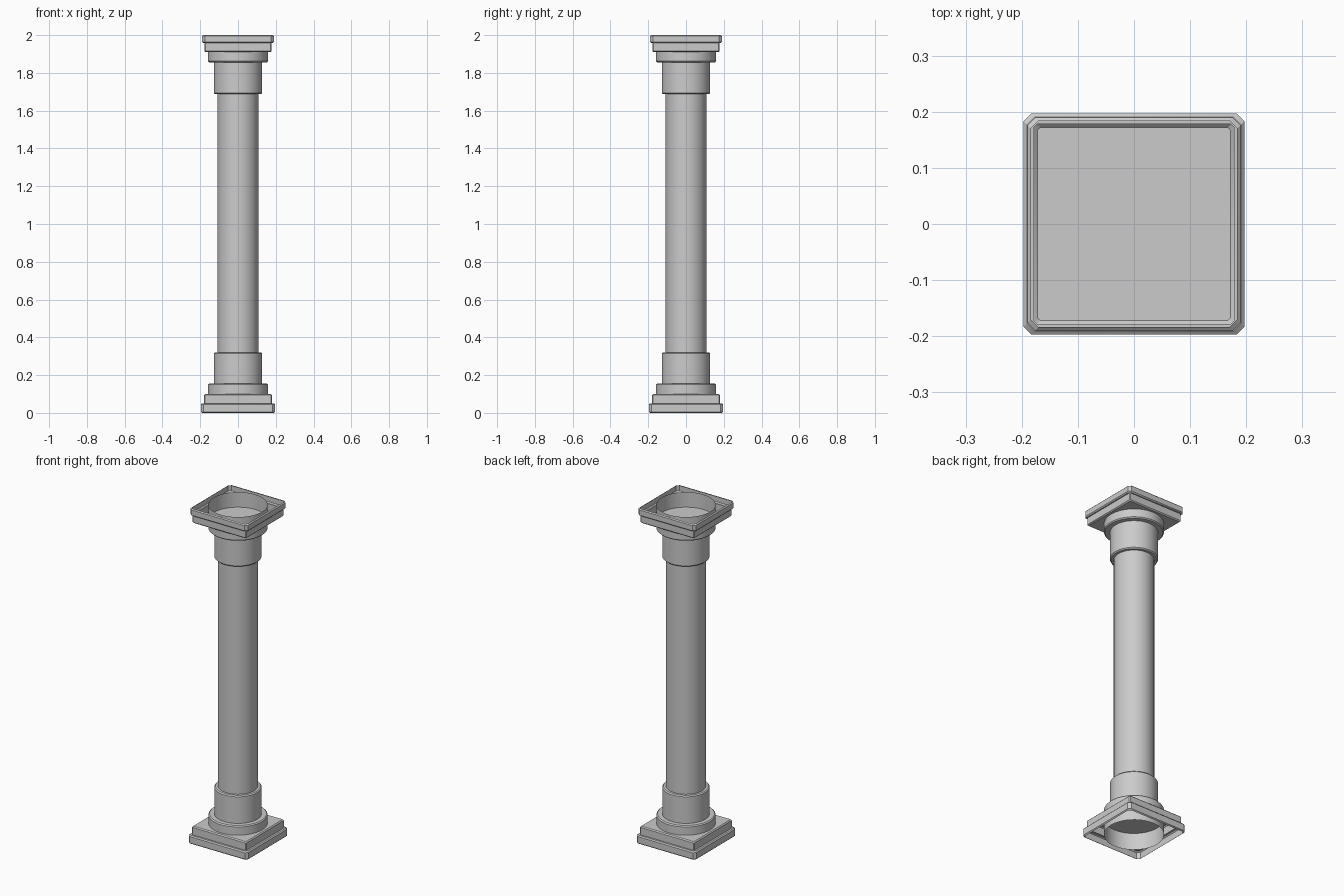
import bpy, bmesh, math

cube = bpy.data.objects.get("Cube")
if cube:
    bpy.data.objects.remove(cube, do_unlink=True)

stone = bpy.data.materials.new("grey_stone")
stone.use_nodes = True
GREY = (0.6, 0.6, 0.6, 1)
stone.diffuse_color = GREY
stone.node_tree.nodes["Principled BSDF"].inputs["Base Color"].default_value = GREY


def round_loop(r, n=48):
    return [(r * math.cos(2 * math.pi * i / n), r * math.sin(2 * math.pi * i / n)) for i in range(n)]


def square_loop(w, cut=0.013):
    a = w - cut
    return [(w, -a), (w, a), (a, w), (-a, w), (-w, a), (-w, -a), (-a, -w), (a, -w)]


def loft(name, profile, loop, flip=False, cap=False):
    """Skin stacked loops of (size, height); flip turns the part upside down."""
    bm = bmesh.new()
    rings = []
    for size, z in profile:
        height = 2 - z if flip else z
        rings.append([bm.verts.new((x, y, height)) for x, y in loop(size)])
    for low, high in zip(rings, rings[1:]):
        n = len(low)
        for i in range(n):
            j = (i + 1) % n
            bm.faces.new((low[i], low[j], high[j], high[i]))
    if cap:
        bm.faces.new(rings[-1])
    if flip:
        bmesh.ops.reverse_faces(bm, faces=bm.faces[:])
    mesh = bpy.data.meshes.new(name)
    bm.to_mesh(mesh)
    bm.free()
    mesh.materials.append(stone)
    obj = bpy.data.objects.new(name, mesh)
    bpy.context.collection.objects.link(obj)
    bpy.ops.object.select_all(action='DESELECT')
    obj.select_set(True)
    bpy.context.view_layer.objects.active = obj
    bpy.ops.object.shade_smooth_by_angle(angle=math.radians(30))
    return obj


SHAFT, NECK, COLLAR = 0.108, 0.128, 0.16
B = 0.006  # bevel width


def column_end(prefix, wide, narrow, step, slab_top, collar_top, neck_top, flip):
    # Hollow two-tier square slab, open on its outer end
    loft(prefix + "_slab", [(wide - B, 0), (wide, B), (wide, step - B), (wide - B, step),
                            (narrow, step), (narrow, slab_top - B), (narrow - B, slab_top)],
         square_loop_for(wide, narrow), flip, cap=True)
    # Round collar, an open tube running through the slab
    loft(prefix + "_collar", [(COLLAR, 0), (COLLAR, collar_top - B),
                              (COLLAR - B, collar_top), (SHAFT, collar_top)], round_loop, flip)
    # Neck around the end of the shaft
    loft(prefix + "_neck", [(NECK, collar_top), (NECK, neck_top - B),
                            (NECK - B, neck_top), (SHAFT, neck_top)], round_loop, flip)


def square_loop_for(wide, narrow):
    # Outer tier has wider corner cuts than the inner tier
    return lambda w: square_loop(w, 0.014 if w > narrow else 0.005)


column_end("base", 0.197, 0.18, 0.05, 0.1, 0.155, 0.32, False)
column_end("capital", 0.19, 0.178, 0.043, 0.09, 0.144, 0.313, True)

# Shaft between the two necks
loft("shaft", [(SHAFT, 0.155), (SHAFT, 2 - 0.144)], round_loop)
